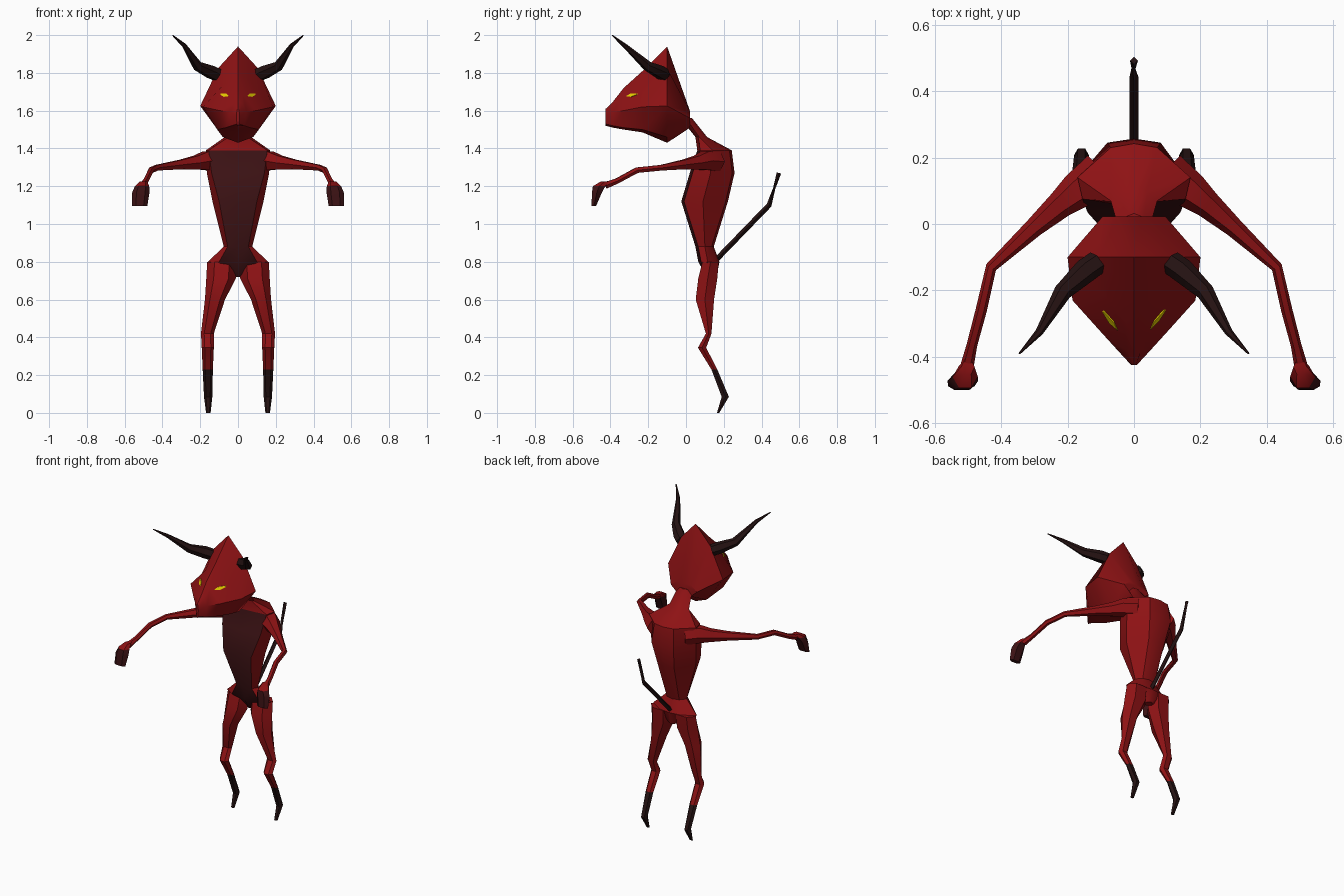
import bpy, bmesh, math
from mathutils import Vector
from mathutils.bvhtree import BVHTree

if "Cube" in bpy.data.objects:
    bpy.data.objects.remove(bpy.data.objects["Cube"])


def material(name, rgb):
    m = bpy.data.materials.new(name)
    m.diffuse_color = (*rgb, 1)
    m.use_nodes = True
    m.node_tree.nodes["Principled BSDF"].inputs["Base Color"].default_value = m.diffuse_color
    return m


RED = material("red skin", (0.27, 0.006, 0.007))
DARK = material("dark chest", (0.045, 0.006, 0.007))
BLACK = material("blackish horn", (0.018, 0.006, 0.006))
YELLOW = material("yellow eye", (0.8, 0.62, 0.0))


def finish(name, bm, mats, rule=None):
    """Turn a bmesh into an object; rule(face) picks the second material."""
    bmesh.ops.recalc_face_normals(bm, faces=bm.faces[:])
    bm.normal_update()
    if rule:
        for f in bm.faces:
            f.material_index = int(rule(f))
    me = bpy.data.meshes.new(name)
    bm.to_mesh(me)
    bm.free()
    ob = bpy.data.objects.new(name, me)
    bpy.context.collection.objects.link(ob)
    for m in mats:
        me.materials.append(m)
    bpy.ops.object.select_all(action='DESELECT')
    ob.select_set(True)
    bpy.context.view_layer.objects.active = ob
    bpy.ops.object.shade_smooth_by_angle(angle=math.radians(35))
    return ob


def loft(name, rings, mats, rule=None):
    """Skin a list of equal-length point rings and cap both ends."""
    bm = bmesh.new()
    vs = [[bm.verts.new(p) for p in r] for r in rings]
    n = len(vs[0])
    for a, b in zip(vs, vs[1:]):
        for i in range(n):
            j = (i + 1) % n
            bm.faces.new((a[i], a[j], b[j], b[i]))
    bm.faces.new(vs[0])
    bm.faces.new(vs[-1])
    return finish(name, bm, mats, rule)


def flat_rings(sections, sx, n=6):
    """Horizontal ellipses: (x, y, z, rx, ry)."""
    return [[(sx * (x + rx * math.cos(math.tau * i / n)),
              y + ry * math.sin(math.tau * i / n), z) for i in range(n)]
            for x, y, z, rx, ry in sections]


def tube_rings(path, sx=1, n=6):
    """Circles across a path: (x, y, z, r)."""
    pts = [Vector((sx * p[0], p[1], p[2])) for p in path]
    rings = []
    for k, p in enumerate(pts):
        t = (pts[min(k + 1, len(pts) - 1)] - pts[max(k - 1, 0)]).normalized()
        ref = Vector((0, 0, 1)) if abs(t.z) < 0.9 else Vector((0, 1, 0))
        u = t.cross(ref).normalized()
        v = u.cross(t)
        r = path[k][3]
        rings.append([p + r * (u * math.cos(math.tau * i / n) + v * math.sin(math.tau * i / n))
                      for i in range(n)])
    return rings


# Torso and neck: z, front half width, front y, side half width, side y, back half width, back y
torso = [(0.72, 0.02, 0.11, 0.03, 0.12, 0.02, 0.15),
         (0.80, 0.10, 0.065, 0.16, 0.115, 0.08, 0.165),
         (0.88, 0.055, 0.05, 0.075, 0.10, 0.045, 0.135),
         (1.12, 0.10, -0.025, 0.135, 0.09, 0.06, 0.21),
         (1.27, 0.14, 0.02, 0.165, 0.13, 0.08, 0.245),
         (1.39, 0.155, 0.06, 0.17, 0.14, 0.07, 0.23),
         (1.46, 0.05, 0.05, 0.07, 0.07, 0.04, 0.10),
         (1.56, 0.04, -0.03, 0.05, 0.0, 0.03, 0.02)]
rings = []
for z, wf, yf, ws, ys, wb, yb in torso:
    rings.append([(0, yf, z), (wf, yf + 0.015, z), (ws, ys, z), (wb, yb, z), (0, yb + 0.012, z),
                  (-wb, yb, z), (-ws, ys, z), (-wf, yf + 0.015, z)])
loft("torso", rings, [RED, DARK],
     lambda f: f.normal.y < 0 and f.calc_center_median().z < 1.4
     and any(abs(v.co.x) < 1e-4 for v in f.verts))

# Head: y, then (x, z) from crown to chin
head = [(0.022, (0, 1.59), (0.05, 1.595), (0.095, 1.56), (0.05, 1.52), (0, 1.51)),
        (-0.10, (0, 1.94), (0.105, 1.825), (0.2, 1.625), (0.08, 1.46), (0, 1.43)),
        (-0.23, (0, 1.81), (0.075, 1.74), (0.185, 1.62), (0.11, 1.50), (0, 1.485)),
        (-0.33, (0, 1.72), (0.025, 1.69), (0.095, 1.60), (0.065, 1.51), (0, 1.50)),
        (-0.385, (0, 1.65), (0.02, 1.64), (0.045, 1.595), (0.035, 1.52), (0, 1.51)),
        (-0.425, (0, 1.61), (0.006, 1.605), (0.008, 1.57), (0.006, 1.53), (0, 1.52))]
rings = []
for y, *half in head:
    full = half + [(-x, z) for x, z in half[-2:0:-1]]
    rings.append([(x, y, z) for x, z in full])
head_ob = loft("head", rings, [RED])

# Eyes: thin plates laid on the face
bm = bmesh.new()
bm.from_mesh(head_ob.data)
face_tree = BVHTree.FromBMesh(bm)
bm.free()
for sx, side in ((1, "left"), (-1, "right")):
    outline = [(0.05, 1.677), (0.075, 1.673), (0.095, 1.685), (0.09, 1.692), (0.06, 1.69)]
    rings = [[], []]
    for x, z in outline:
        hit = face_tree.ray_cast(Vector((sx * x, -1, z)), Vector((0, 1, 0)))[0]
        rings[0].append(hit + Vector((0, -0.005, 0)))
        rings[1].append(hit + Vector((0, 0.003, 0)))
    loft(side + "_eye", rings, [YELLOW])

    # Horn
    loft(side + "_horn", tube_rings([
        (0.11, -0.115, 1.79, 0.036), (0.145, -0.14, 1.805, 0.037), (0.215, -0.205, 1.837, 0.027),
        (0.285, -0.325, 1.945, 0.012), (0.345, -0.39, 1.998, 0.003)], sx), [BLACK])

    # Arm
    loft(side + "_arm", tube_rings([
        (0.10, 0.16, 1.33, 0.06), (0.17, 0.10, 1.335, 0.056), (0.22, 0.06, 1.325, 0.042),
        (0.30, -0.01, 1.315, 0.029), (0.43, -0.13, 1.298, 0.017), (0.46, -0.26, 1.285, 0.017),
        (0.488, -0.365, 1.228, 0.016), (0.502, -0.425, 1.205, 0.02)], sx), [RED])

    # Hand, dark below the knuckles
    loft(side + "_hand", flat_rings([
        (0.500, -0.43, 1.225, 0.02, 0.025), (0.508, -0.46, 1.20, 0.038, 0.038),
        (0.515, -0.472, 1.165, 0.046, 0.03), (0.52, -0.488, 1.095, 0.04, 0.014)], sx),
        [RED, DARK], lambda f: f.calc_center_median().z < 1.19)

    # Leg with dark shin and hoof
    loft(side + "_leg", flat_rings([
        (0.085, 0.13, 0.80, 0.078, 0.05), (0.09, 0.115, 0.71, 0.078, 0.058),
        (0.122, 0.10, 0.60, 0.053, 0.056), (0.162, 0.12, 0.42, 0.034, 0.017),
        (0.16, 0.085, 0.345, 0.032, 0.025), (0.16, 0.15, 0.23, 0.027, 0.018),
        (0.158, 0.208, 0.085, 0.022, 0.022), (0.157, 0.17, 0.0, 0.012, 0.007)], sx),
        [RED, BLACK], lambda f: f.calc_center_median().z < 0.23)

# Tail
loft("tail", tube_rings([(0, 0.13, 0.78, 0.014), (0, 0.44, 1.10, 0.014),
                         (0, 0.492, 1.27, 0.012)], n=4), [BLACK])
